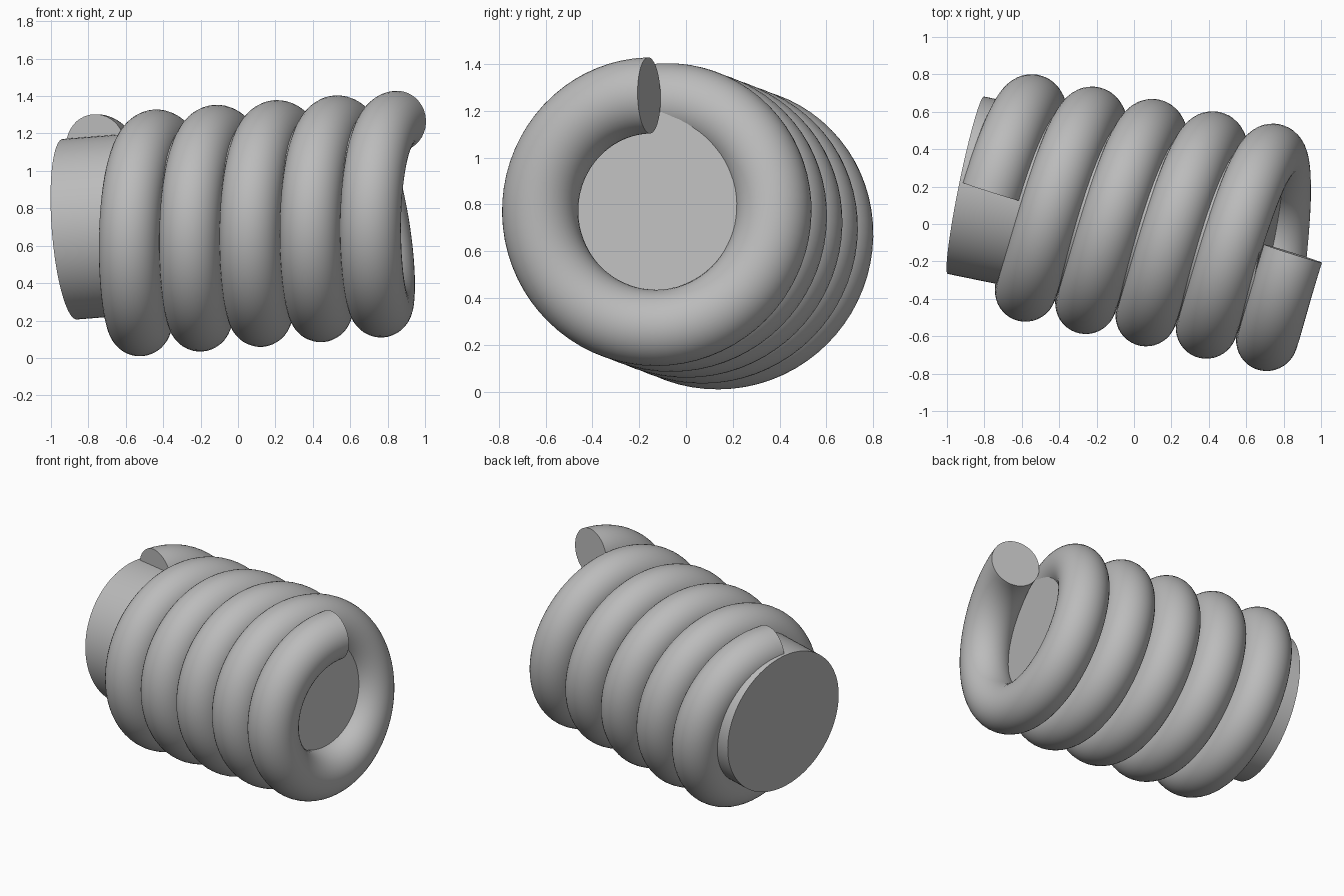
import bpy, bmesh, math
from mathutils import Vector, Matrix

default = bpy.data.objects.get("Cube")
if default:
    bpy.data.objects.remove(default, do_unlink=True)

# Shared frame: the coil axis and two directions across it
AXIS = Vector((0.977, -0.200, 0.076)).normalized()
SIDE = (Vector((0, 1, 0)) - AXIS * AXIS.y).normalized()
UP = AXIS.cross(SIDE)
CENTRE = Vector((0, 0.024, 0.706))

TURNS, PITCH = 5, 0.33
COIL_RADIUS, WIRE_RADIUS = 0.492, 0.163
COIL_START = -0.741
CORE_RADIUS, CORE_START, CORE_LIFT = 0.484, -0.916, 0.052
STEPS, SIDES = 72, 40

grey = bpy.data.materials.new("plain_grey")
grey.use_nodes = True
grey.diffuse_color = (0.5, 0.5, 0.5, 1)
grey.node_tree.nodes["Principled BSDF"].inputs["Base Color"].default_value = grey.diffuse_color


def finish(name, bm):
    """Turn a bmesh into a smooth shaded object with crisp end caps."""
    bmesh.ops.recalc_face_normals(bm, faces=bm.faces)
    mesh = bpy.data.meshes.new(name)
    bm.to_mesh(mesh)
    bm.free()
    mesh.materials.append(grey)
    obj = bpy.data.objects.new(name, mesh)
    bpy.context.collection.objects.link(obj)
    bpy.ops.object.select_all(action='DESELECT')
    obj.select_set(True)
    bpy.context.view_layer.objects.active = obj
    bpy.ops.object.shade_smooth_by_angle(angle=math.radians(35))
    return obj


# Coil: a round section swept square to a helix, starting and ending at the top
bm = bmesh.new()
rings = []
for i in range(TURNS * STEPS + 1):
    turn = i / STEPS
    angle = math.pi / 2 - math.tau * turn
    radial = SIDE * math.cos(angle) + UP * math.sin(angle)
    forward = SIDE * math.sin(angle) - UP * math.cos(angle)
    tangent = (forward * math.tau * COIL_RADIUS + AXIS * PITCH).normalized()
    across = tangent.cross(radial)
    middle = CENTRE + AXIS * (COIL_START + PITCH * turn) + radial * COIL_RADIUS
    ring = []
    for k in range(SIDES):
        a = math.tau * k / SIDES
        ring.append(bm.verts.new(middle + WIRE_RADIUS * (radial * math.cos(a) + across * math.sin(a))))
    rings.append(ring)
for r0, r1 in zip(rings, rings[1:]):
    for k in range(SIDES):
        n = (k + 1) % SIDES
        bm.faces.new((r0[k], r0[n], r1[n], r1[k]))
bm.faces.new(rings[0])
bm.faces.new(rings[-1])
finish("coil", bm)

# Core: solid cylinder inside the coil, sticking out at one end
length = TURNS * PITCH
middle = CENTRE + AXIS * (CORE_START + length / 2) + UP * CORE_LIFT
turn_to_axis = Matrix((SIDE, UP, AXIS)).transposed().to_4x4()
bm = bmesh.new()
bmesh.ops.create_cone(bm, cap_ends=True, segments=96, radius1=CORE_RADIUS, radius2=CORE_RADIUS,
                      depth=length, matrix=Matrix.Translation(middle) @ turn_to_axis)
finish("core", bm)
